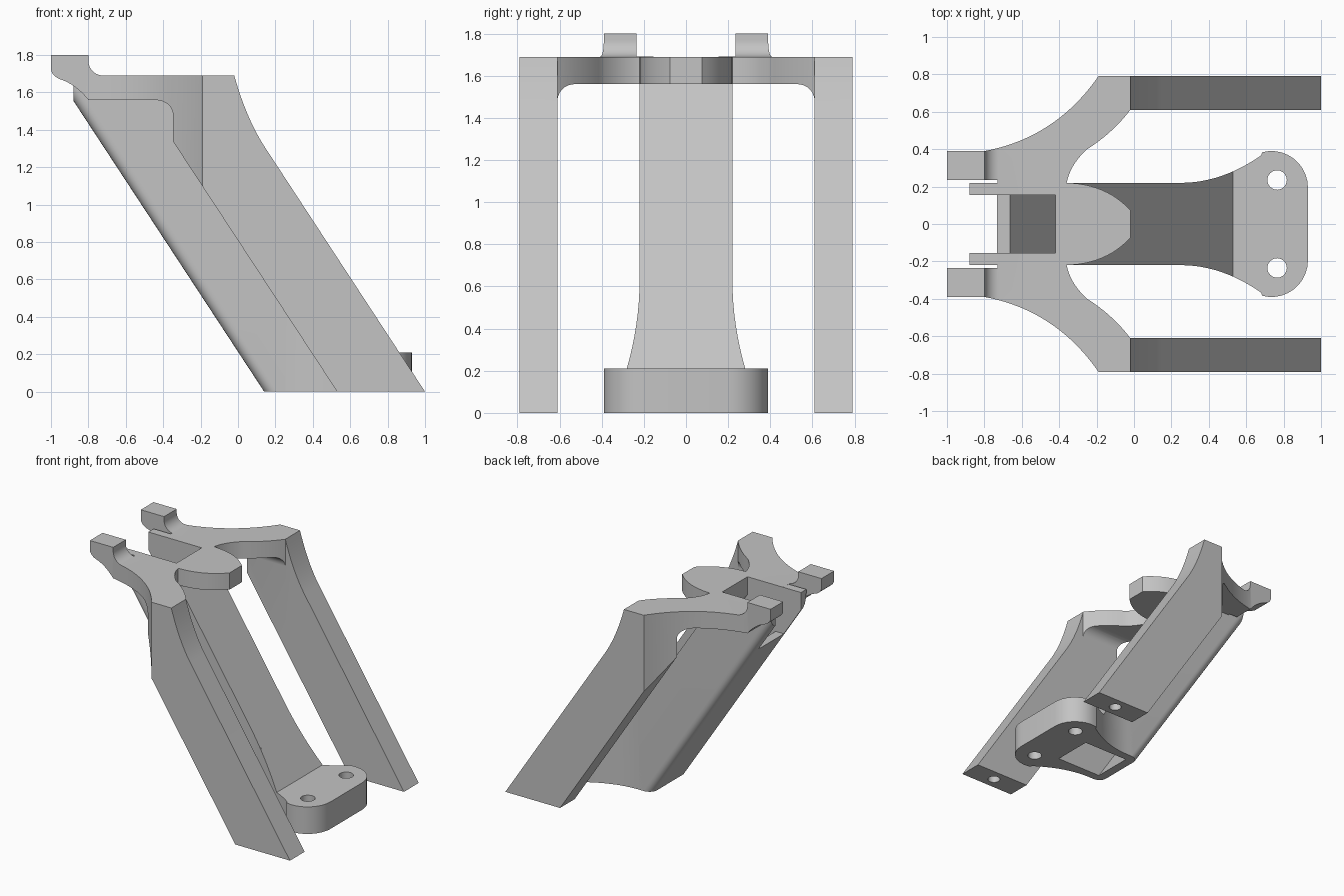
import bpy, bmesh, math
from mathutils import Vector

cube = bpy.data.objects.get("Cube")
if cube:
    bpy.data.objects.remove(cube, do_unlink=True)

grey = bpy.data.materials.new("light_grey")
grey.use_nodes = True
COLOUR = (0.55, 0.55, 0.55, 1)
grey.diffuse_color = COLOUR
grey.node_tree.nodes["Principled BSDF"].inputs["Base Color"].default_value = COLOUR

SLOPE = 1.525            # lean shared by the column and legs
TOP, UNDER = 1.69, 1.56  # plate surfaces
SAFE = 3                 # oversize for intersecting prisms


def lean(foot_x, z):
    """Point on a leaning line that meets the floor at foot_x."""
    return (foot_x - z / SLOPE, z)


def bend(a, c, b, n=12):
    """Curve from a to b pulled toward c."""
    a, b, c = Vector(a), Vector(b), Vector(c)
    return [tuple(a * (1 - t) ** 2 + c * 2 * t * (1 - t) + b * t * t)
            for t in (i / n for i in range(n + 1))]


def arc(cx, cy, r, start, end, n=10):
    return [(cx + r * math.cos(math.radians(start + (end - start) * i / n)),
             cy + r * math.sin(math.radians(start + (end - start) * i / n)))
            for i in range(n + 1)]


def prism(name, points, plane, lo, hi):
    """Extrude a 2D outline lying in plane xy, xz or yz."""
    place = {"xy": lambda u, v, w: (u, v, w),
             "xz": lambda u, v, w: (u, w, v),
             "yz": lambda u, v, w: (w, u, v)}[plane]
    bm = bmesh.new()
    rings = [[bm.verts.new(place(u, v, w)) for u, v in points] for w in (lo, hi)]
    bm.faces.new(rings[0])
    bm.faces.new(rings[1])
    for i in range(len(points)):
        j = (i + 1) % len(points)
        bm.faces.new((rings[0][i], rings[0][j], rings[1][j], rings[1][i]))
    bmesh.ops.recalc_face_normals(bm, faces=bm.faces)
    mesh = bpy.data.meshes.new(name)
    bm.to_mesh(mesh)
    bm.free()
    mesh.materials.append(grey)
    obj = bpy.data.objects.new(name, mesh)
    bpy.context.collection.objects.link(obj)
    return obj


def combine(obj, tool, operation):
    mod = obj.modifiers.new("cut", "BOOLEAN")
    mod.operation, mod.solver, mod.object = operation, "EXACT", tool
    bpy.context.view_layer.objects.active = obj
    bpy.ops.object.modifier_apply(modifier=mod.name)


def discard(*tools):
    for tool in tools:
        bpy.data.objects.remove(tool, do_unlink=True)


def hole(x, y, r, lo, hi):
    return prism("hole_cutter", arc(x, y, r, 0, 345, 23), "xy", lo, hi)


# Side frame: leg, curved arm and prong, from three crossing outlines
plan = ([(1, 0.79)] + bend((-0.19, 0.79), (-0.42, 0.46), (-0.8, 0.39), 20)
        + [(-1, 0.39), (-1, 0.235), (-0.73, 0.235), (-0.73, 0), (-0.36, 0)]
        + bend((-0.36, 0.22), (-0.34, 0.32), (-0.25, 0.4))
        + bend((-0.25, 0.4), (-0.11, 0.49), (-0.02, 0.61))[1:] + [(1, 0.61)])
side = ([(1, 0)] + bend((0.145, 1.305), (0.045, 1.458), (-0.02, TOP))
        + arc(-0.72, 1.77, 0.08, 270, 180) + [(-0.8, 1.8), (-1, 1.8), (-1, 1.73)]
        + bend((-1, 1.72), (-0.99, 1.685), (-0.95, 1.67), 6)
        + bend((-0.95, 1.67), (-0.87, 1.645), (-0.8, UNDER), 8)[1:]
        + [lean(0.53, UNDER), (0.53, 0)])
arch = ([(0.8, -1), (0.8, SAFE), (-0.1, SAFE), (-0.1, UNDER)]
        + arc(0.53, UNDER - 0.08, 0.08, 90, 0) + [(0.61, -1)])


def mirrored(points, sign, axis):
    return [(x * sign, y) if axis == 0 else (x, y * sign) for x, y in points]


parts = []
for name, s in (("left_half_frame", 1), ("right_half_frame", -1)):
    # the positive-y half is at the back
    name = "back_side_frame" if s > 0 else "front_side_frame"
    frame = prism(name, mirrored(plan, s, 1), "xy", -1, SAFE)
    tools = (prism("side_cutter", side, "xz", -SAFE, SAFE),
             prism("arch_cutter", mirrored(arch, s, 0), "yz", -SAFE, SAFE))
    for tool in tools:
        combine(frame, tool, "INTERSECT")
    screw = hole(0.77, 0.7 * s, 0.045, -0.1, 0.2)
    combine(frame, screw, "DIFFERENCE")
    discard(screw, *tools)
    parts.append(frame)

# Leaning centre column with two rounded rear edges
column = prism("column", [(0.14, 0), (0.668, 0), lean(0.668, UNDER), (-0.36, TOP),
                          (-0.88, TOP), (-0.88, 1.555)], "xz", -0.22, 0.22)
bm = bmesh.new()
bm.from_mesh(column.data)
rear = [e for e in bm.edges if abs(e.verts[0].co.y - e.verts[1].co.y) < 0.01
        and all(abs(v.co.x - lean(0.14, v.co.z)[0]) < 0.01 for v in e.verts)]
bmesh.ops.bevel(bm, geom=rear, offset=0.06, segments=6, profile=0.5, affect="EDGES")
bm.to_mesh(column.data)
bm.free()
parts.append(column)

# Rounded tongue on top of the column
edge = bend((-0.36, 0.22), (-0.15, 0.215), (-0.02, 0.075))
tongue = prism("tongue", [(-0.5, 0.22)] + edge
               + mirrored(edge, -1, 1)[::-1] + [(-0.5, -0.22)], "xy", UNDER, TOP)
parts.append(tongue)

# Flared foot block with two bolt holes
flare = (bend((0.25, 0.22), (0.47, 0.22), (0.68, 0.367))
         + arc(0.735, 0.195, 0.195, 105, 0))
foot = prism("foot", [(0.2, 0.22)] + flare + mirrored(flare, -1, 1)[::-1]
             + [(0.2, -0.22)], "xy", 0, 1)
trim = prism("foot_trim", [(0.1, -1), (1, -1), (1, 0.21), (0.53, 0.21),
                           lean(0.668, 0.64), (0.1, 0.64)], "xz", -1, 1)
combine(foot, trim, "INTERSECT")
bolts = [hole(0.765, 0.235 * s, 0.052, -0.1, 0.5) for s in (-1, 1)]
for bolt in bolts:
    combine(foot, bolt, "DIFFERENCE")
discard(trim, *bolts)
parts.append(foot)

# Square duct through the column, opening into a notch in the plate
duct = prism("duct_cutter", [lean(0.21, -0.1), lean(0.598, -0.1), (-0.42, 1.552),
                             (-0.42, 2), (-1.1, 2), (-1.1, 1.33), lean(0.21, 1.33)],
             "xz", -0.155, 0.155)
for part in parts:
    combine(part, duct, "DIFFERENCE")
discard(duct)

# Smooth curved walls, keep edges sharp
bpy.ops.object.select_all(action="DESELECT")
for part in parts:
    part.select_set(True)
bpy.context.view_layer.objects.active = parts[0]
bpy.ops.object.shade_smooth_by_angle(angle=math.radians(30))
